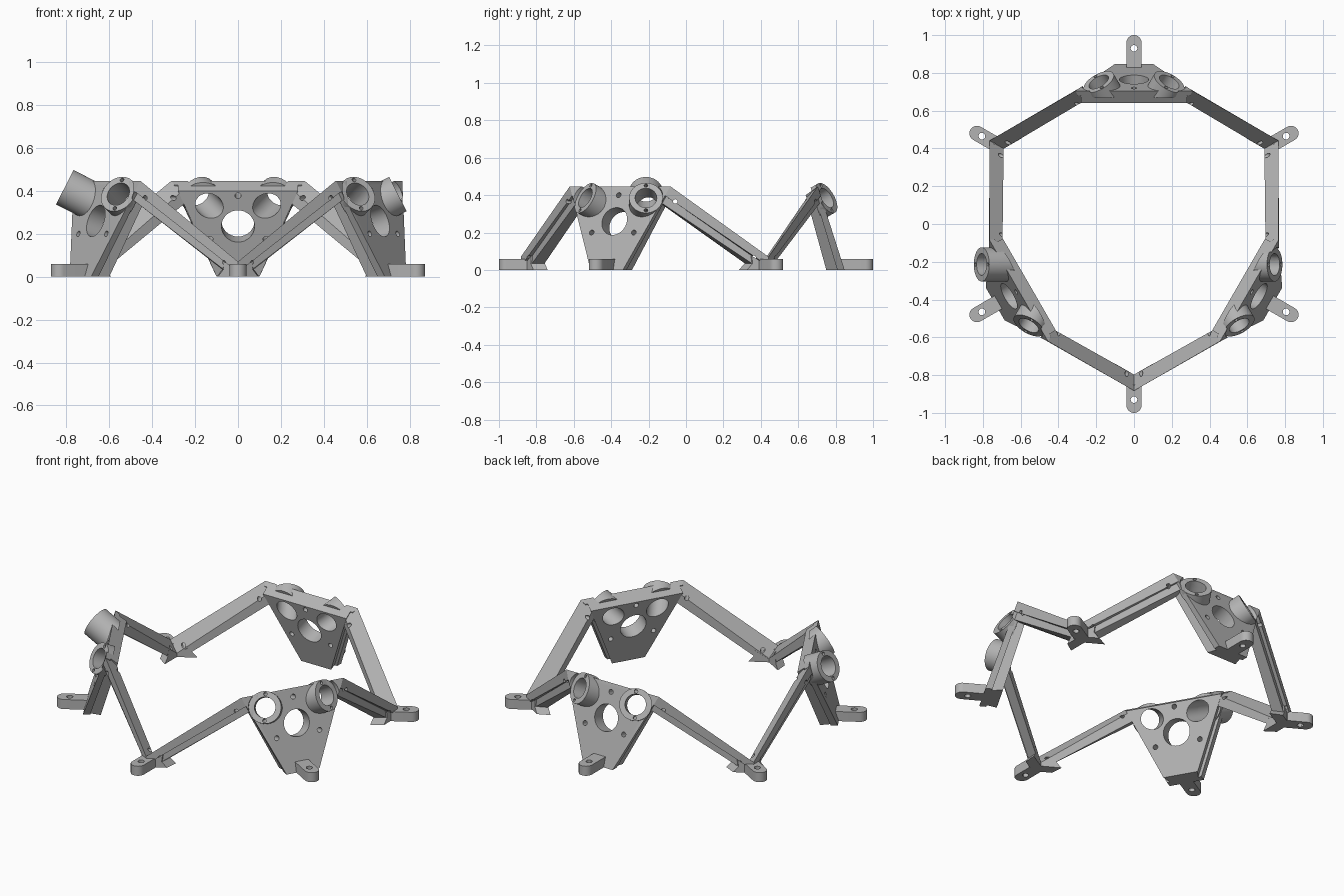
import bpy, bmesh
from math import radians, cos, sin, pi
from mathutils import Vector, Matrix

old = bpy.data.objects.get("Cube")
if old:
    bpy.data.objects.remove(old)

grey = bpy.data.materials.new("plain_grey")
grey.use_nodes = True
grey.diffuse_color = (0.45, 0.45, 0.45, 1)
grey.node_tree.nodes["Principled BSDF"].inputs["Base Color"].default_value = (0.45, 0.45, 0.45, 1)


def make(name, bm):
    bmesh.ops.recalc_face_normals(bm, faces=bm.faces[:])
    mesh = bpy.data.meshes.new(name)
    bm.to_mesh(mesh)
    bm.free()
    mesh.materials.append(grey)
    ob = bpy.data.objects.new(name, mesh)
    bpy.context.scene.collection.objects.link(ob)
    return ob


def loft(rings):
    """Closed solid through rings of matching points."""
    bm = bmesh.new()
    loops = [[bm.verts.new(p) for p in ring] for ring in rings]
    n = len(loops[0])
    for a, b in zip(loops, loops[1:]):
        for i in range(n):
            j = (i + 1) % n
            bm.faces.new((a[i], a[j], b[j], b[i]))
    bm.faces.new(loops[0])
    bm.faces.new(loops[-1][::-1])
    return bm


def trim(bm, co, no):
    """Remove everything behind a plane and cap the cut."""
    geom = bm.verts[:] + bm.edges[:] + bm.faces[:]
    cut = bmesh.ops.bisect_plane(bm, geom=geom, plane_co=co, plane_no=no, clear_inner=True)
    edges = [e for e in cut["geom_cut"] if isinstance(e, bmesh.types.BMEdge)]
    bmesh.ops.edgeloop_fill(bm, edges=edges)


def rod(start, end, radius, sides=32):
    axis = Vector(end) - Vector(start)
    mid = (Vector(start) + Vector(end)) / 2
    bm = bmesh.new()
    bmesh.ops.create_cone(bm, cap_ends=True, segments=sides, radius1=radius, radius2=radius,
                          depth=axis.length,
                          matrix=Matrix.Translation(mid) @ axis.to_track_quat("Z", "Y").to_matrix().to_4x4())
    return bm


def drill(ob, cutters):
    """Subtract cutter meshes, then discard them."""
    helpers = []
    for bm in cutters:
        c = make("cutter", bm)
        c.hide_render = True
        m = ob.modifiers.new("hole", "BOOLEAN")
        m.object, m.operation, m.solver = c, "DIFFERENCE", "EXACT"
        helpers.append(c)
    bpy.context.view_layer.update()
    done = bpy.data.meshes.new_from_object(ob.evaluated_get(bpy.context.evaluated_depsgraph_get()))
    ob.modifiers.clear()
    ob.data = done
    for c in helpers:
        bpy.data.objects.remove(c)


def finish(ob, turn):
    ob.data.transform(Matrix.Rotation(turn, 4, "Z"))
    for p in ob.data.polygons:
        p.use_smooth = True
    ob.data.set_sharp_from_angle(angle=radians(30))


# Tilted plate corners on the outer and inner faces
OUTER = [Vector(p) for p in ((-.31, .705, .447), (.31, .705, .447), (.10, .848, 0), (-.10, .848, 0))]
INNER = [Vector(p) for p in ((-.28, .64, .40), (.28, .64, .40), (.10, .75, 0), (-.10, .75, 0))]
NORMAL = Vector((0, .954, .30))


def on_plate(u, z):
    return Vector((u, .705 + (.447 - z) * .32, z))


def boss_frame(side):
    axis = Vector((side * sin(radians(30)) * cos(radians(27)),
                   cos(radians(30)) * cos(radians(27)), sin(radians(27))))
    return Vector((side * .187, .752, .385)), axis


def plate(turn):
    def ring(t, inset):
        pts = [a.lerp(b, t) for a, b in zip(OUTER, INNER)]
        return [Vector((p.x - inset * (1 if p.x > 0 else -1), p.y, p.z)) for p in pts]
    ob = make("mounting_plate", loft([ring(0, 0), ring(.4, 0), ring(.4, .018), ring(1, 0)]))
    cuts = []
    for u, z, r in ((0, .26, .077), (-.13, .2, .014), (.13, .2, .014), (0, .4, .014)):
        c = on_plate(u, z)
        cuts.append(rod(c - NORMAL * .2, c + NORMAL * .1, r))
    for side in (-1, 1):
        end, axis = boss_frame(side)
        cuts.append(rod(end - axis * .25, end + axis * .1, .058))
        cuts.append(rod(end, end + axis * .1, .09))
    drill(ob, cuts)
    finish(ob, turn)


def boss(turn, side, extra):
    # Tube collar, angled away from the plate centre
    end, axis = boss_frame(side)
    tip = end + axis * extra
    bm = rod(end - axis * .2, tip, .09, 48)
    trim(bm, on_plate(0, .3) - NORMAL * .04, NORMAL)
    ob = make("leg_socket", bm)
    cuts = [rod(end - axis * .3, tip + axis * .1, .058)]
    across = axis.cross(Vector((0, 0, 1))).normalized()
    up = across.cross(axis)
    for s in (-1, 1):
        p = tip + up * s * .074
        cuts.append(rod(p - axis * .04, p + axis * .02, .01, 12))
    drill(ob, cuts)
    finish(ob, turn)


def strut(turn, side):
    # Stepped rail section: (inward fraction, height offset)
    section = ((0, 0), (0, -.05), (.25, -.05), (.25, -.088), (1, -.095), (1, -.047))
    foot = Vector((cos(radians(30)), sin(radians(30)), 0))
    top_out, top_in = Vector((.31, .705, .447)), Vector((.28, .64, .447))
    low_out, low_in = foot * .883 + Vector((0, 0, .07)), foot * .797 + Vector((0, 0, .07))
    flip = Matrix.Diagonal((side, 1, 1))

    def ring(a, b, lean):
        return [flip @ (a.lerp(b, t) + Vector((dz * .47 * lean, -dz * .32 * lean, dz)))
                for t, dz in section]
    bm = loft([ring(top_out, top_in, 1), ring(low_out, low_in, 0)])
    trim(bm, (0, 0, 0), (0, 0, 1))
    rail = make("strut", bm)
    along = (low_out - top_out)
    out = Vector((-along.y, along.x, 0)).normalized()
    holes = []
    for f, drop in ((.05, -.062), (.85, -.062)):
        p = top_out + along * f + Vector((0, 0, drop))
        holes.append(rod(flip @ (p - out * .15), flip @ (p + out * .15), .012, 16))
    drill(rail, holes)
    finish(rail, turn)

    # Splayed web standing under the strut end
    back = Vector((along.x, along.y, 0)).normalized()

    def side_ring(p, inset):
        base = Vector((p.x, p.y, 0))
        shape = ((0, 0), (-.115, 0), (-.085, .035), (-.09, .075), (0, .02))
        return [flip @ (base + back * s - out * inset + Vector((0, 0, z))) for s, z in shape]
    web = make("foot_web", loft([side_ring(low_out, .012), side_ring(low_in, 0)]))
    finish(web, turn)


def tab(turn, angle, inner, name):
    # Round-ended screw tab, built along +x then turned
    arc = [(.96 + .04 * cos(a), .04 * sin(a)) for a in (pi * (i / 16 - .5) for i in range(17))]
    shape = [(inner, -.04)] + arc + [(inner, .04)]
    ob = make(name, loft([[(x, y, z) for x, y in shape] for z in (0, .058)]))
    drill(ob, [rod((.93, 0, -.1), (.93, 0, .2), .018, 12)])
    finish(ob, turn + angle)


# Three identical sectors; one socket is longer than the rest
for k in range(3):
    turn = k * 2 * pi / 3
    plate(turn)
    for side in (-1, 1):
        boss(turn, side, .07 if (k, side) == (1, 1) else 0)
        strut(turn, side)
    tab(turn, pi / 2, .81, "plate_tab")
    tab(turn, pi / 6, .85, "foot_tab")
